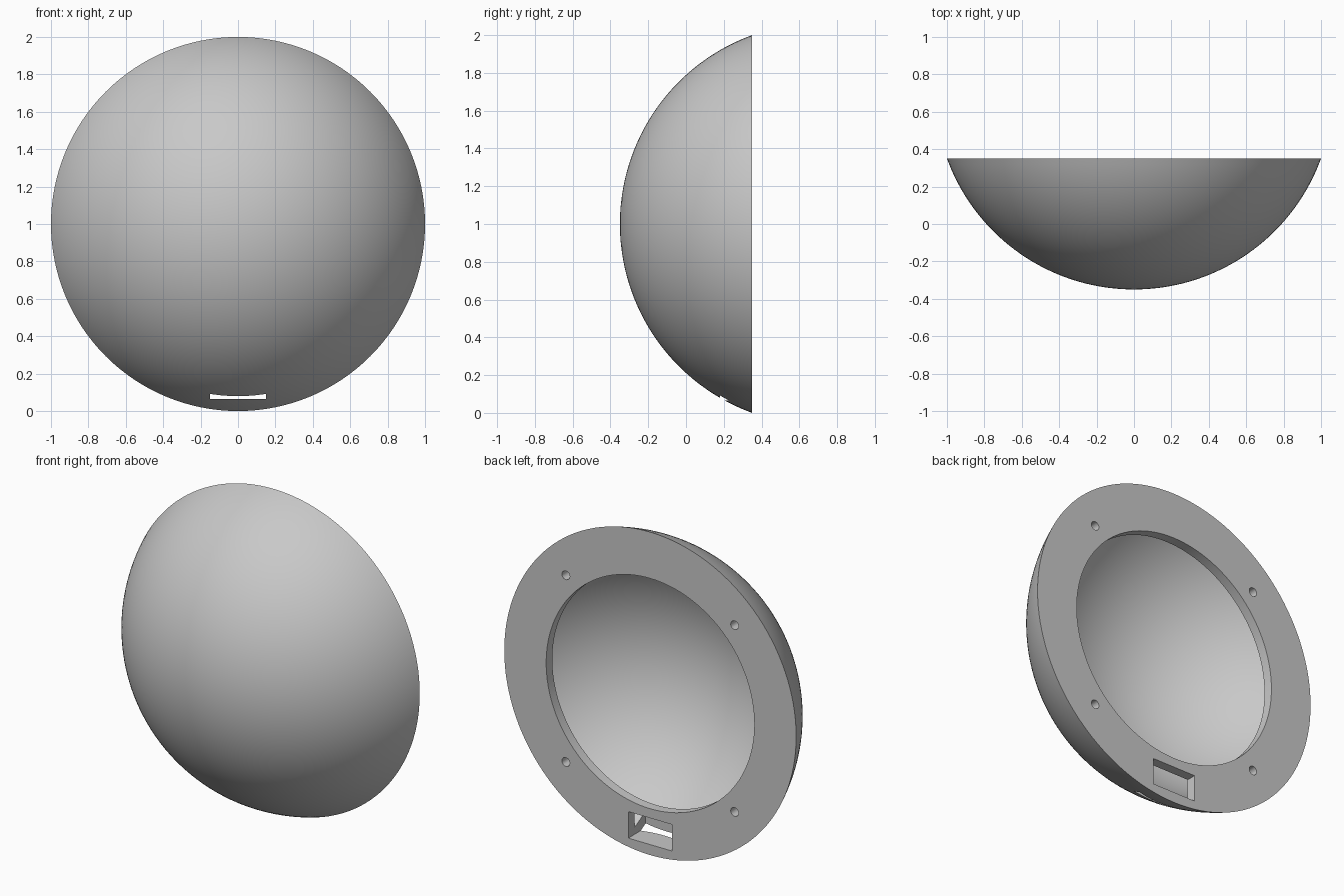
import bpy, bmesh, math
from mathutils import Matrix, Vector

cube = bpy.data.objects.get("Cube")
if cube:
    bpy.data.objects.remove(cube, do_unlink=True)

BACK = 0.35            # plane of the open back
DEPTH = 0.70           # dome height from back to crown
R_OUT = (1 + DEPTH ** 2) / (2 * DEPTH)
CENTRE_Y = BACK - DEPTH + R_OUT
R_IN = R_OUT - 0.065
FLANGE_Y = BACK - 0.06
HOLE_R = 0.713

grey = bpy.data.materials.new("plain_grey")
grey.use_nodes = True
grey.diffuse_color = (0.58, 0.58, 0.58, 1)
grey.node_tree.nodes["Principled BSDF"].inputs["Base Color"].default_value = (0.58, 0.58, 0.58, 1)


def make_object(name, bm):
    bmesh.ops.recalc_face_normals(bm, faces=bm.faces)
    mesh = bpy.data.meshes.new(name)
    bm.to_mesh(mesh)
    bm.free()
    mesh.materials.append(grey)
    obj = bpy.data.objects.new(name, mesh)
    bpy.context.collection.objects.link(obj)
    return obj


def arc(radius, end_y, steps):
    """Points (r, y) along a sphere from its crown to the plane end_y."""
    end = math.acos((CENTRE_Y - end_y) / radius)
    return [(radius * math.sin(end * i / steps), CENTRE_Y - radius * math.cos(end * i / steps))
            for i in range(steps + 1)]


# Hollow dome with an inward flange, turned around the y axis
profile = arc(R_OUT, BACK, 40) + [(HOLE_R, BACK), (HOLE_R, FLANGE_Y)]
profile += arc(R_IN, FLANGE_Y, 36)[::-1]
bm = bmesh.new()
verts = [bm.verts.new((r, y, 1)) for r, y in profile]
edges = [bm.edges.new(pair) for pair in zip(verts, verts[1:])]
bmesh.ops.spin(bm, geom=verts + edges, cent=(0, 0, 1), axis=(0, 1, 0),
               angle=math.tau, steps=128, use_duplicate=False)
bmesh.ops.remove_doubles(bm, verts=bm.verts, dist=0.0002)
dome = make_object("hollow_dome", bm)

# Cable slot cutter, just breaking through the lower shell
cutters = []
bm = bmesh.new()
bmesh.ops.create_cube(bm, size=1, matrix=Matrix.Translation((0, 0.29, 0.147))
                      @ Matrix.Diagonal((0.30, 0.22, 0.164, 1)))
cutters.append(make_object("slot_cutter", bm))

# Four screw hole cutters through the flange
bm = bmesh.new()
for sx in (-1, 1):
    for sz in (-1, 1):
        place = Matrix.Translation((sx * 0.578, BACK, 1 + sz * 0.578)) @ Matrix.Rotation(math.pi / 2, 4, "X")
        bmesh.ops.create_cone(bm, cap_ends=True, segments=24, radius1=0.027,
                              radius2=0.027, depth=0.16, matrix=place)
cutters.append(make_object("screw_hole_cutter", bm))

# Apply the cuts and discard the cutters
bpy.ops.object.select_all(action="DESELECT")
bpy.context.view_layer.objects.active = dome
dome.select_set(True)
for cutter in cutters:
    cutter.hide_render = True
    mod = dome.modifiers.new(cutter.name, "BOOLEAN")
    mod.operation = "DIFFERENCE"
    mod.solver = "EXACT"
    mod.object = cutter
    bpy.ops.object.modifier_apply(modifier=mod.name)
    bpy.data.objects.remove(cutter, do_unlink=True)

bpy.ops.object.shade_smooth_by_angle(angle=math.radians(30))
